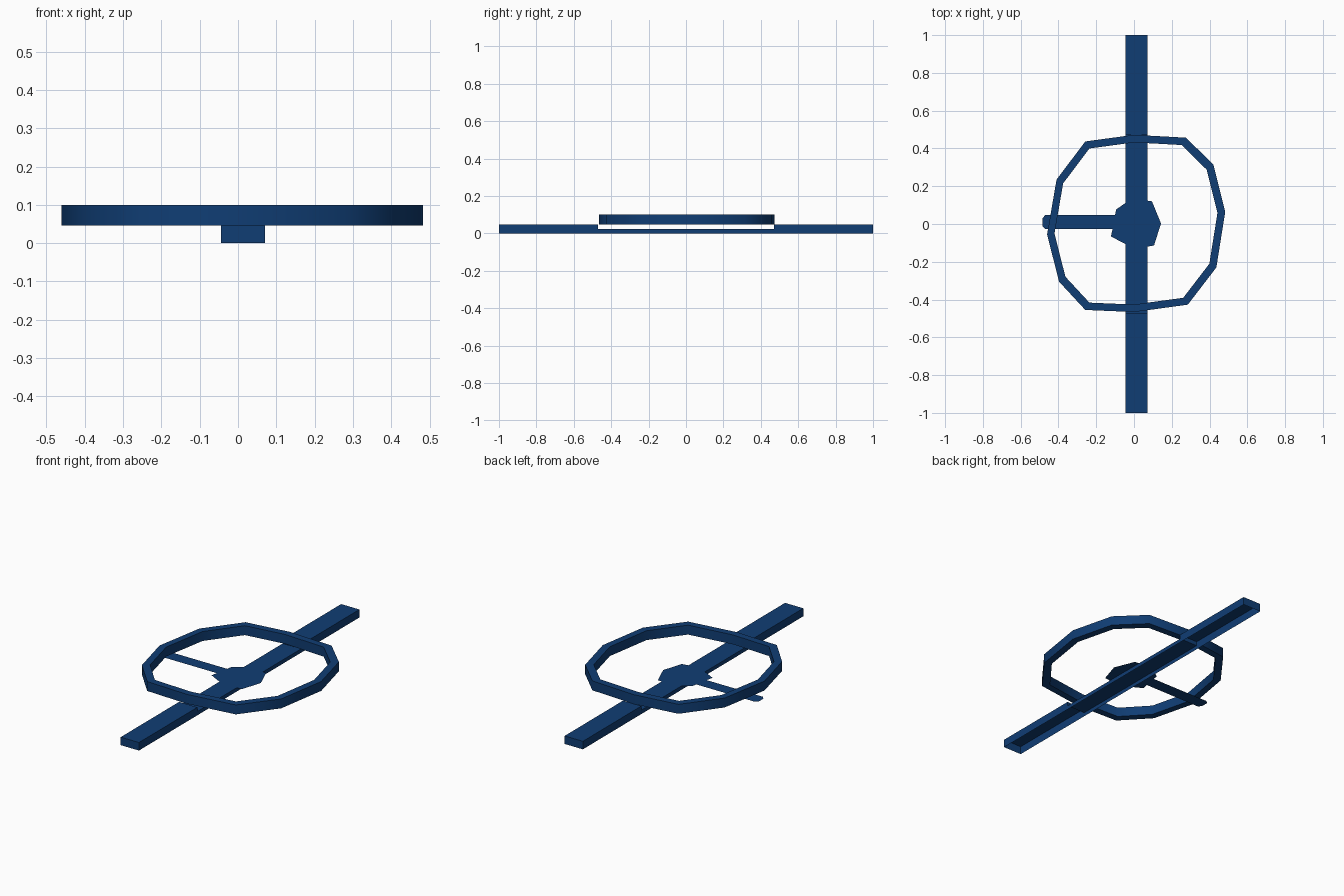
import bpy
import bmesh
import math

cube = bpy.data.objects.get("Cube")
if cube:
    bpy.data.objects.remove(cube, do_unlink=True)

# Single flat colour
blue = bpy.data.materials.new("dark_blue")
blue.use_nodes = True
color = (0.005, 0.047, 0.175, 1)
blue.diffuse_color = color
blue.node_tree.nodes["Principled BSDF"].inputs["Base Color"].default_value = color


def finish(name, bm):
    bmesh.ops.recalc_face_normals(bm, faces=bm.faces)
    mesh = bpy.data.meshes.new(name)
    bm.to_mesh(mesh)
    bm.free()
    mesh.materials.append(blue)
    obj = bpy.data.objects.new(name, mesh)
    bpy.context.collection.objects.link(obj)
    return obj


def loop(bm, points):
    return [bm.verts.new(p) for p in points]


def flat_plate(name, outline, z):
    bm = bmesh.new()
    face = bm.faces.new(loop(bm, [(x, y, z) for x, y in outline]))
    face.normal_update()
    if face.normal.z < 0:
        face.normal_flip()
    mesh_obj = bpy.data.meshes.new(name)
    bm.to_mesh(mesh_obj)
    bm.free()
    mesh_obj.materials.append(blue)
    obj = bpy.data.objects.new(name, mesh_obj)
    bpy.context.collection.objects.link(obj)


# Long bar: a channel open below, stepped down under the ring
LOW, HIGH, STEP = 0.022, 0.046, 0.47
half = [(1, 0), (1, HIGH), (STEP, HIGH), (STEP, LOW)]
profile = half + [(-y, z) for y, z in reversed(half)]
bm = bmesh.new()
right_side = loop(bm, [(-0.045, y, z) for y, z in profile])
left_side = loop(bm, [(0.071, y, z) for y, z in profile])
for i in range(len(profile) - 1):
    bm.faces.new((right_side[i], right_side[i + 1], left_side[i + 1], left_side[i]))
# Side walls are split at the steps so every face is convex
for side in (right_side, left_side):
    x = side[0].co.x
    feet = loop(bm, [(x, STEP, 0), (x, -STEP, 0)])
    bm.faces.new((side[0], side[1], side[2], side[3], feet[0]))
    bm.faces.new((feet[0], side[3], side[4], feet[1]))
    bm.faces.new((feet[1], side[4], side[5], side[6], side[7]))
bmesh.ops.remove_doubles(bm, verts=bm.verts, dist=0.0001)
finish("long_bar", bm)

# Uneven twelve-sided ring
rim = [(0.0, 0.472), (0.275, 0.457), (0.42, 0.315), (0.483, 0.065),
       (0.436, -0.23), (0.285, -0.427), (0.0, -0.466), (-0.258, -0.455),
       (-0.397, -0.305), (-0.46, -0.055), (-0.41, 0.235), (-0.258, 0.437)]
bm = bmesh.new()
rings = [loop(bm, [(x * s, y * s, z) for x, y in rim])
         for s, z in ((1, HIGH), (1, 0.1), (0.915, 0.1), (0.915, HIGH))]
for a, b in zip(rings, rings[1:] + rings[:1]):
    for i in range(len(rim)):
        j = (i + 1) % len(rim)
        bm.faces.new((a[i], a[j], b[j], b[i]))
ring = finish("ring", bm)
bpy.context.view_layer.objects.active = ring
ring.select_set(True)
bpy.ops.object.shade_smooth_by_angle(angle=math.radians(50))
ring.select_set(False)

# Flat hub resting on the lowered part of the bar
flat_plate("hub", [(-0.095, 0.077), (-0.01, 0.135), (0.095, 0.12), (0.143, 0.003),
                   (0.106, -0.114), (0.0, -0.13), (-0.122, -0.066), (-0.108, 0.0)],
           LOW + 0.002)

# Thin side arm with a clipped tip
flat_plate("side_arm", [(-0.09, 0.047), (-0.47, 0.047), (-0.485, 0.03),
                        (-0.485, -0.01), (-0.47, -0.027), (-0.09, -0.027)],
           LOW + 0.001)
